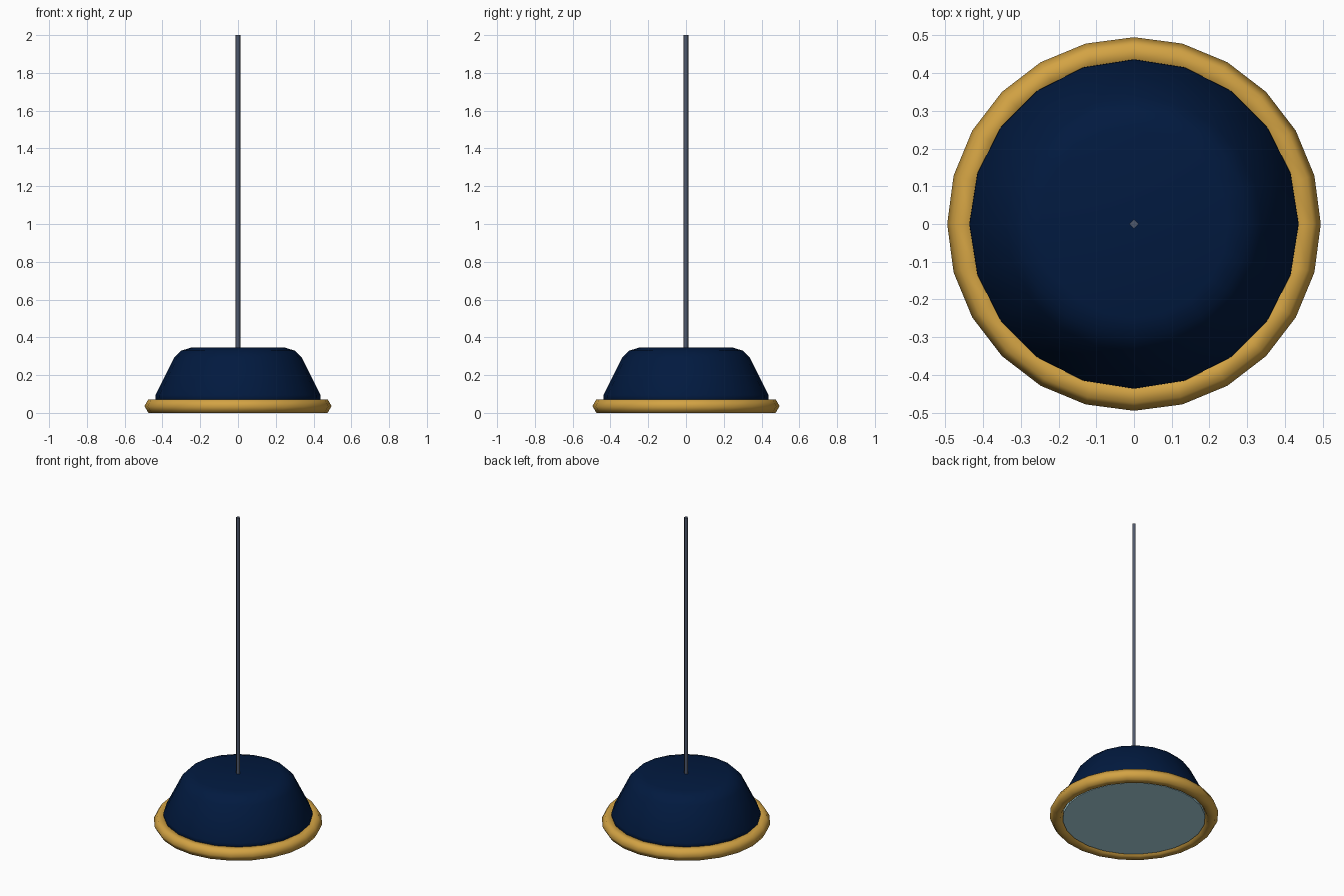
import bpy, bmesh, math

if "Cube" in bpy.data.objects:
    bpy.data.objects.remove(bpy.data.objects["Cube"])


def material(name, rgb):
    m = bpy.data.materials.new(name)
    m.diffuse_color = (*rgb, 1.0)
    m.use_nodes = True
    m.node_tree.nodes["Principled BSDF"].inputs["Base Color"].default_value = m.diffuse_color
    return m


def lathe(name, profile, sides, mat, closed=False, flat_caps=False):
    """Revolve (radius, z) points around z; cap both ends unless the profile is a loop."""
    bm = bmesh.new()
    rings = []
    for r, z in profile:
        rings.append([bm.verts.new((r * math.cos(2 * math.pi * i / sides),
                                    r * math.sin(2 * math.pi * i / sides), z))
                      for i in range(sides)])
    caps = []
    pairs = list(zip(rings, rings[1:]))
    if closed:
        pairs.append((rings[-1], rings[0]))
    else:
        caps = [bm.faces.new(rings[0][::-1]), bm.faces.new(rings[-1])]
    for a, b in pairs:
        for i in range(sides):
            j = (i + 1) % sides
            bm.faces.new((a[i], a[j], b[j], b[i]))
    bmesh.ops.recalc_face_normals(bm, faces=bm.faces)
    for f in bm.faces:
        f.smooth = True
    # Crisp rims where the end caps are flat
    if flat_caps:
        for f in caps:
            f.smooth = False
            for e in f.edges:
                e.smooth = False
    mesh = bpy.data.meshes.new(name)
    bm.to_mesh(mesh)
    bm.free()
    mesh.materials.append(mat)
    obj = bpy.data.objects.new(name, mesh)
    bpy.context.collection.objects.link(obj)
    return obj


navy = material("navy enamel", (0.0004, 0.010, 0.050))
brass = material("brass", (0.65, 0.365, 0.057))
steel = material("dark steel", (0.08, 0.10, 0.15))
glass = material("frosted glass", (0.46, 0.76, 0.85))

# Shade: tapered drum with rounded top and bottom edges
lathe("lamp_shade", [(0.40, 0.04), (0.437, 0.06), (0.436, 0.095), (0.339, 0.291),
                     (0.302, 0.329), (0.25, 0.345)], 20, navy)

# Rim: hexagonal-section ring around the bottom
R, r = 0.454, 0.0413
lathe("rim_ring", [(R + r * math.cos(k * math.pi / 3), 0.036 + r * math.sin(k * math.pi / 3))
                   for k in range(6)], 24, brass, closed=True)

# Diffuser: flat disc closing the underside
lathe("diffuser", [(0.418, 0.008), (0.418, 0.04)], 24, glass, flat_caps=True)

# Hanging rod
lathe("hanging_rod", [(0.0132, 0.33), (0.0132, 2.0)], 4, steel, flat_caps=True)
